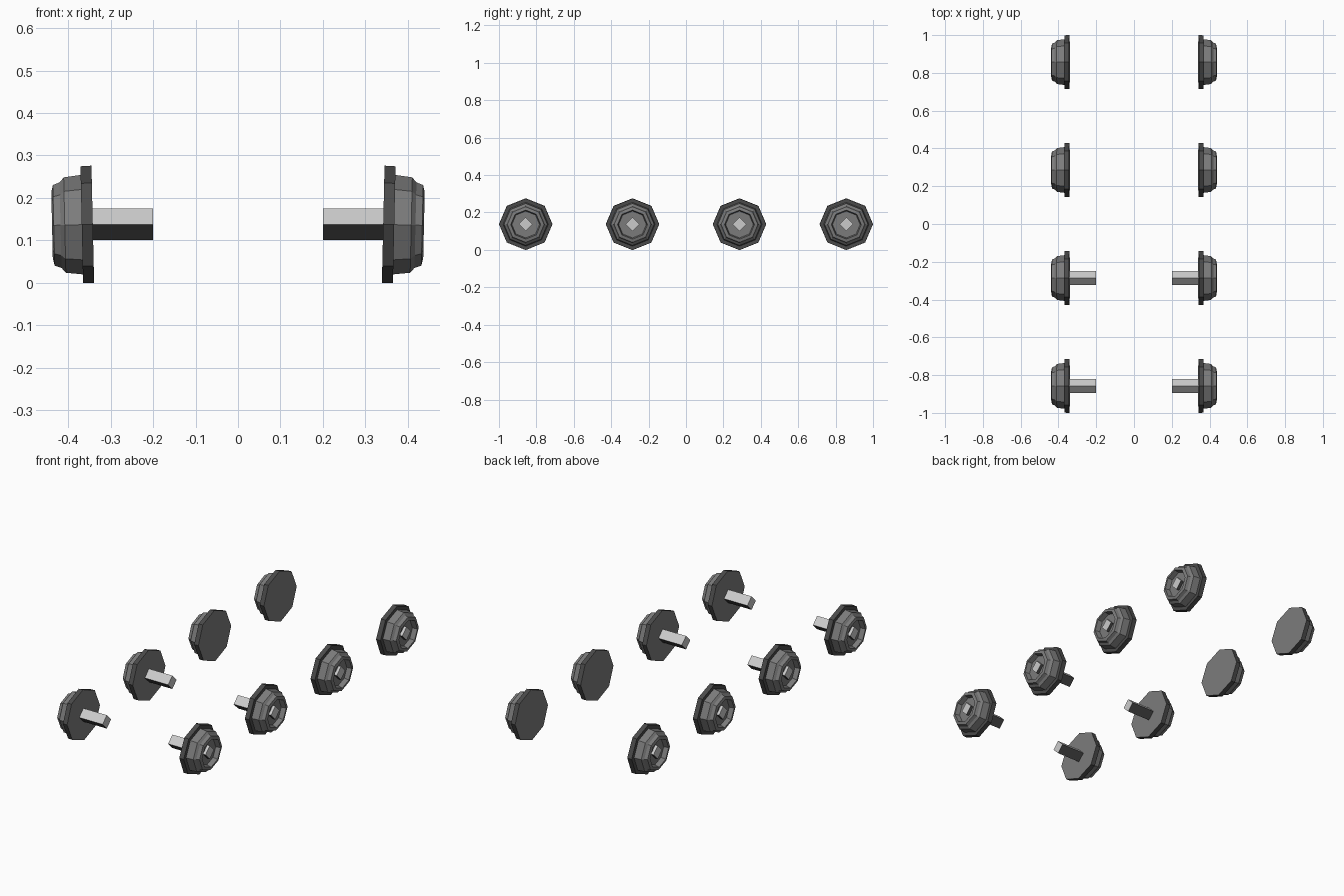
import bpy, bmesh
from math import radians, cos, sin, tau

if "Cube" in bpy.data.objects:
    bpy.data.objects.remove(bpy.data.objects["Cube"])

WHEEL_Z = 0.1375
ROWS = [-0.857, -0.286, 0.286, 0.857]
INNER_X = 0.342

# distance outward from the inner face, radius
WHEEL = [(0.0, 0.143), (0.026, 0.142), (0.026, 0.121), (0.066, 0.116),
         (0.076, 0.104), (0.092, 0.098), (0.096, 0.080), (0.07, 0.074)]


def paint(name, value):
    mat = bpy.data.materials.new(name)
    mat.diffuse_color = (value, value, value, 1)
    mat.use_nodes = True
    mat.node_tree.nodes["Principled BSDF"].inputs["Base Color"].default_value = mat.diffuse_color
    return mat


tyre, dark, pale = paint("tyre", 0.2), paint("dark", 0.07), paint("pale", 0.75)


def lathe(name, profile, sides, location, side, shade, mats, flatten=1.0, camber=0.0):
    """Faceted solid around the x axis, capped at both ends; shade picks a material per face."""
    bm = bmesh.new()
    rings = []
    for x, r in profile:
        rings.append([bm.verts.new((side * x, r * cos(tau * k / sides),
                                    r * flatten * sin(tau * k / sides)))
                      for k in range(sides)])
    for i, (a, b) in enumerate(zip(rings, rings[1:])):
        for k in range(sides):
            n = (k + 1) % sides
            face = bm.faces.new((a[k], a[n], b[n], b[k]))
            face.material_index = shade(i, k)
    bm.faces.new(rings[0])
    bm.faces.new(rings[-1])
    bmesh.ops.recalc_face_normals(bm, faces=bm.faces[:])
    mesh = bpy.data.meshes.new(name)
    bm.to_mesh(mesh)
    bm.free()
    for mat in mats:
        mesh.materials.append(mat)
    obj = bpy.data.objects.new(name, mesh)
    obj.location = location
    obj.rotation_euler = (0, camber, 0)
    bpy.context.collection.objects.link(obj)


for side, label in ((-1, "left"), (1, "right")):
    for i, y in enumerate(ROWS):
        # flanged wheel with a dished outer face, slightly cambered, dark flange
        lathe(f"wheel_{label}_{i}", WHEEL, 8, (side * INNER_X, y, WHEEL_Z), side,
              lambda ring, k: int(ring < 2), (tyre, dark), 0.968, side * radians(1.3))
        # square axle with dark underside: runs inboard on the two front rows, a hub stub at the back
        start = 0.20 if y < 0 else INNER_X + 0.01
        lathe(f"axle_{label}_{i}", [(start, 0.037), (0.428, 0.037)], 4, (0, y, WHEEL_Z), side,
              lambda ring, k: int(k >= 2), (pale, dark))
